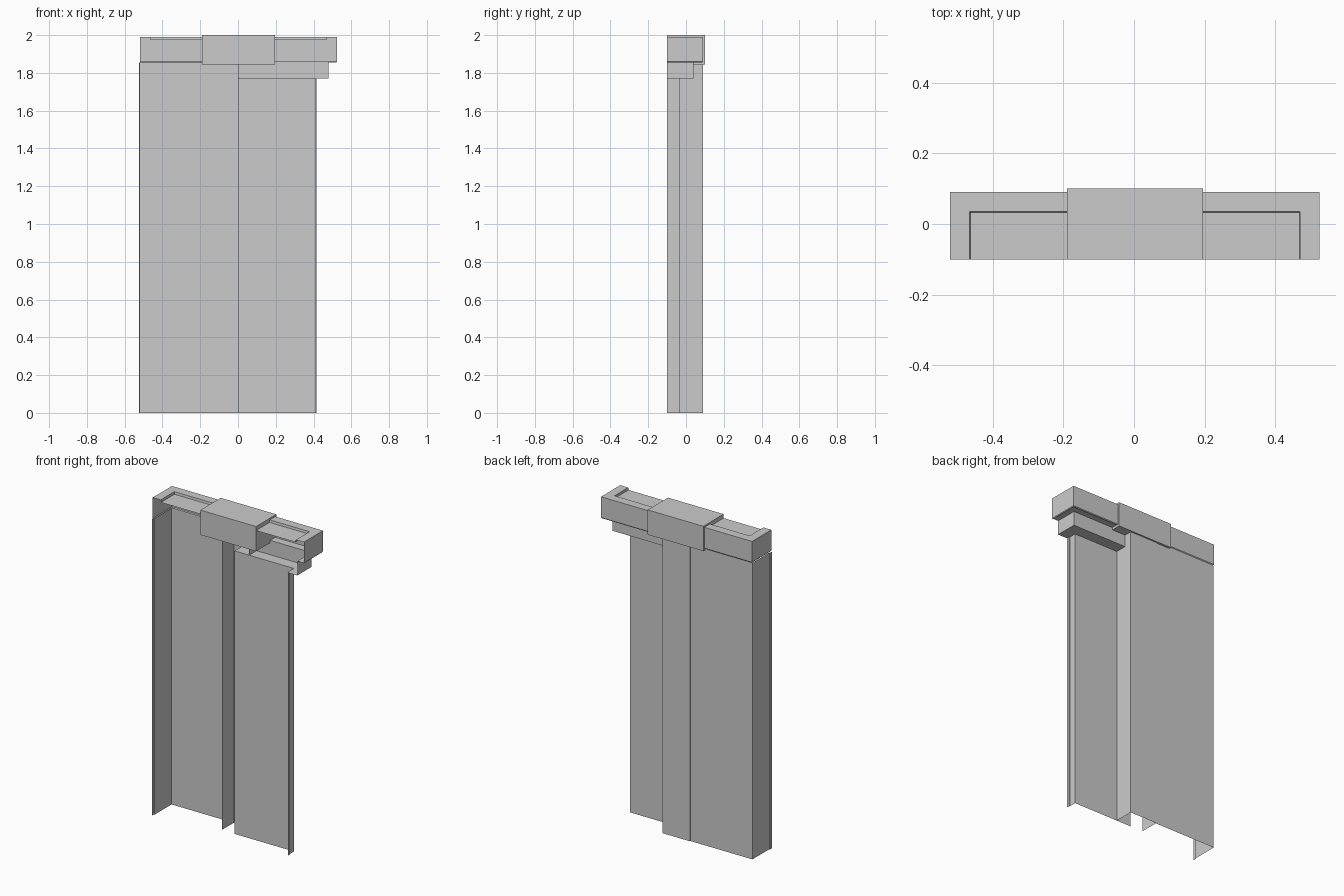
import bpy, bmesh

if "Cube" in bpy.data.objects:
    bpy.data.objects.remove(bpy.data.objects["Cube"])


def sheet(name, rows, caps=()):
    """Skin between successive rows of points, plus optional flat polygons."""
    bm = bmesh.new()
    grid = [[bm.verts.new(p) for p in row] for row in rows]
    for a, b in zip(grid, grid[1:]):
        for i in range(len(a) - 1):
            bm.faces.new((a[i], a[i + 1], b[i + 1], b[i]))
    for poly in caps:
        bm.faces.new([bm.verts.new(p) for p in poly])
    me = bpy.data.meshes.new(name)
    bm.to_mesh(me)
    bm.free()
    ob = bpy.data.objects.new(name, me)
    bpy.context.collection.objects.link(ob)
    return ob


def at(path, z):
    return [(x, y, z) for x, y in path]


def wall(name, path, z0, z1, caps=()):
    return sheet(name, [at(path, z0), at(path, z1)], caps)


FRONT = -0.10

# Wide left panel with its side return and small front lip
wall("left_panel", [(-.09, .086), (-.52, .086), (-.52, -.08),
                    (-.525, -.08), (-.525, FRONT)], 0, 1.855)

# Central pilaster, open towards the front
wall("pilaster", [(.10, -.033), (.10, .09), (-.09, .09), (-.09, -.03)], 0, 1.855)

# Recessed right panel with its narrow return and lip
wall("right_panel", [(.415, FRONT), (.415, -.08), (.41, -.08),
                     (.41, -.033), (0, -.033)], 0, 1.77)

# Ledge above the right panel: outer wall and underside
ledge = [(.48, FRONT), (.48, .04), (0, .04)]
soffit = ledge + [(0, -.033), (.41, -.033), (.41, FRONT)]
wall("right_ledge", ledge, 1.77, 1.86, [at(soffit[::-1], 1.77)])


# Cornice: U-shaped wall, mitred rim and a shallow step down to the sunken top
def u_path(inset):
    return [(.525 - inset, FRONT), (.525 - inset, .09 - inset),
            (-.52 + inset, .09 - inset), (-.52 + inset, FRONT)]


profile = [(.004, 1.855), (0, 1.86), (0, 1.99), (.055, 1.99), (.057, 1.975)]
sheet("cornice", [at(u_path(i), z) for i, z in profile],
      [at(u_path(.057), 1.975)])

# Cornice underside where it overhangs the ledge
under = [(.525, FRONT), (.525, .09), (.10, .09), (.10, .04), (.48, .04), (.48, FRONT)]
sheet("cornice_underside", [], [at(under[::-1], 1.86)])

# Centre block on the cornice
bpy.ops.mesh.primitive_cube_add(size=1, location=(.0025, 0, 1.9225))
block = bpy.context.object
block.name = "centre_block"
block.scale = (.385, .20, .155)
